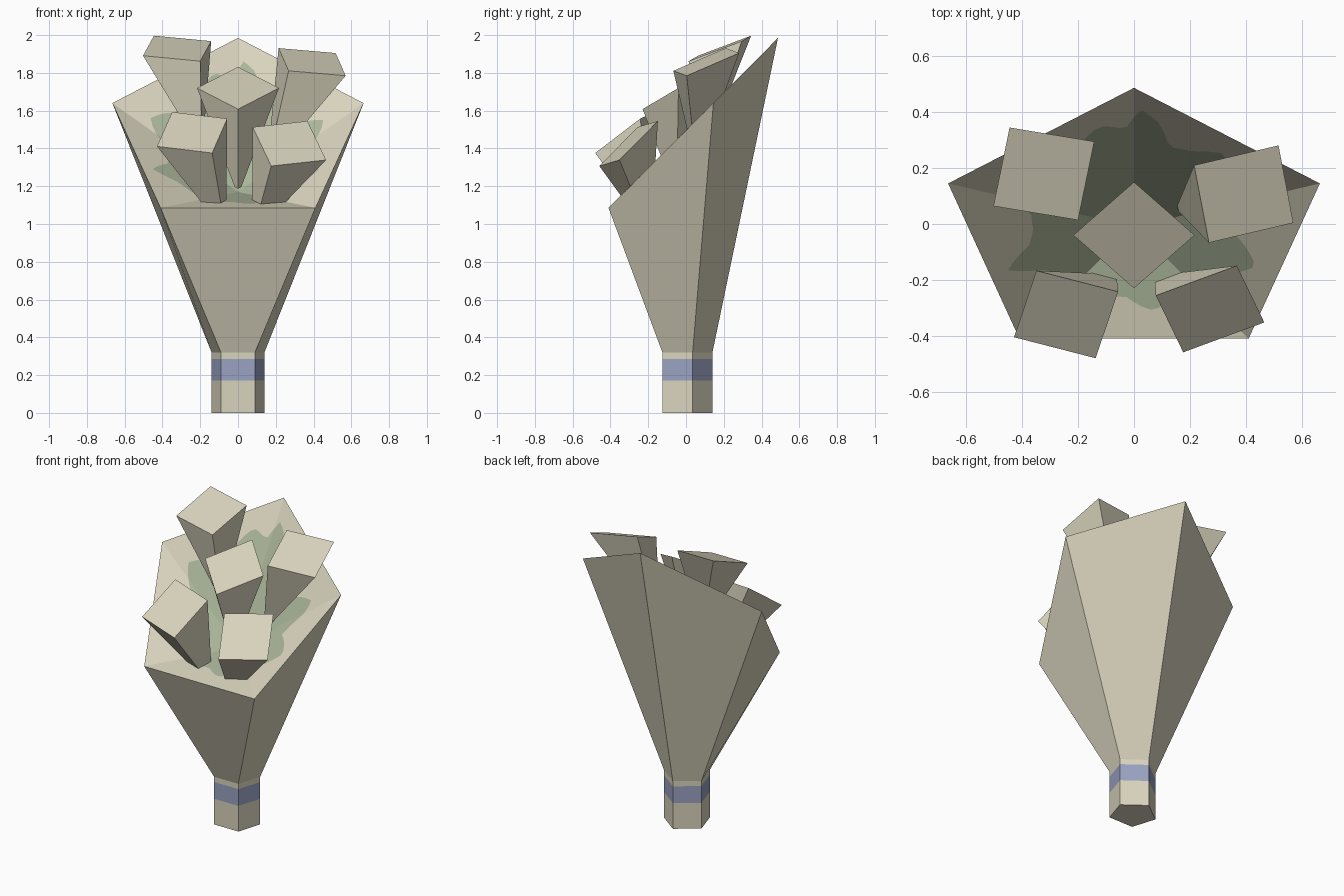
import bpy
import math
from mathutils import Vector

if "Cube" in bpy.data.objects:
    bpy.data.objects.remove(bpy.data.objects["Cube"], do_unlink=True)


def material(name, rgb):
    mat = bpy.data.materials.new(name)
    mat.use_nodes = True
    mat.diffuse_color = (*rgb, 1)
    mat.node_tree.nodes["Principled BSDF"].inputs["Base Color"].default_value = (*rgb, 1)
    return mat


CREAM = material("cream paper", (0.69, 0.655, 0.51))
GREEN = material("leaf green", (0.40, 0.46, 0.32))
BLUE = material("ribbon blue", (0.32, 0.36, 0.54))


def make(name, verts, faces, mats, slots=None):
    mesh = bpy.data.meshes.new(name)
    mesh.from_pydata([tuple(v) for v in verts], [], faces)
    for m in mats:
        mesh.materials.append(m)
    if slots:
        for poly, slot in zip(mesh.polygons, slots):
            poly.material_index = slot
    mesh.update()
    obj = bpy.data.objects.new(name, mesh)
    bpy.context.collection.objects.link(obj)
    return obj


def mirrored(front, side, back):
    """Five-sided ring, counter-clockwise from the front right corner."""
    def flip(p):
        return Vector((-p[0], p[1], p[2]))
    return [flip(front), Vector(front), Vector(side), Vector(back), flip(side)]


# Stem with a ribbon band, flaring into the slanted paper wrap
rim = mirrored((0.41, -0.41, 1.085), (0.665, 0.145, 1.64), (0, 0.487, 1.985))
rings = [mirrored((0.09, -0.125, z), (0.14, 0.035, z), (0, 0.14, z))
         for z in (0, 0.172, 0.285, 0.32)] + [rim]
verts = [v for ring in rings for v in ring]
faces, slots = [(4, 3, 2, 1, 0)], [0]
for r in range(len(rings) - 1):
    for i in range(5):
        j = (i + 1) % 5
        faces.append((r * 5 + i, r * 5 + j, r * 5 + 5 + j, r * 5 + 5 + i))
        slots.append(1 if r == 1 else 0)
make("paper_wrap", verts, faces, [CREAM, BLUE], slots)

# Outline of the leaf patch: direction in degrees and reach
LEAVES = [(0, .33), (8, .38), (17, .48), (26, .36), (38, .42), (52, .34),
          (66, .31), (76, .38), (87, .42), (95, .35), (109, .38), (130, .34),
          (150, .38), (163, .49), (173, .37), (182, .36), (190, .38), (199, .48),
          (206, .35), (227, .23), (245, .27), (263, .25), (284, .31), (301, .27),
          (325, .30), (342, .46), (352, .39), (360, .33)]


def reach(angle):
    for (a, ra), (b, rb) in zip(LEAVES, LEAVES[1:]):
        if a <= angle <= b:
            return ra + (rb - ra) * (angle - a) / (b - a)


# Hollow inside of the wrap, green in the middle and cream to the rim
dip = Vector((0, -0.01, 1.17))
steps = 20
count = 5 * steps
verts, faces, slots = [dip], [], []
for i in range(count):
    k, t = divmod(i, steps)
    edge = rim[k].lerp(rim[(k + 1) % 5], t / steps)
    ray = edge - dip
    angle = math.degrees(math.atan2(ray.y, ray.x)) % 360
    share = min(0.93, reach(angle) / math.hypot(ray.x, ray.y))
    verts += [dip + ray * share, edge]
for i in range(count):
    a, b = 1 + 2 * i, 1 + 2 * ((i + 1) % count)
    faces += [(0, a, b), (a, a + 1, b + 1, b)]
    slots += [1, 0]
make("wrap_inside", verts, faces, [CREAM, GREEN], slots)


def flower(name, back_left, back_right, front_right, tip):
    """Square blossom tapering towards its tip inside the wrap."""
    p, q, r, tip = map(Vector, (back_left, back_right, front_right, tip))
    top = [p, p + r - q, r, q]
    base = [tip.lerp(v, 0.08) for v in top]
    sides = [(4 + i, 4 + (i + 1) % 4, (i + 1) % 4, i) for i in range(4)]
    make(name, top + base, [(0, 1, 2, 3), (7, 6, 5, 4)] + sides, [CREAM])


flower("flower_back_right", (-.445, .345, 1.997), (-.142, .295, 1.968),
       (-.20, .014, 1.862), (-.19, .10, 1.38))
flower("flower_back_left", (.215, .21, 1.931), (.517, .281, 1.905),
       (.57, .004, 1.785), (.15, .055, 1.29))
flower("flower_centre", (-.217, -.04, 1.72), (0, .15, 1.832),
       (.217, -.04, 1.72), (0, -.05, 1.15))
flower("flower_front_right", (-.349, -.167, 1.593), (-.057, -.242, 1.558),
       (-.137, -.48, 1.376), (-.063, -.18, .95))
flower("flower_front_left", (.078, -.256, 1.513), (.368, -.149, 1.545),
       (.466, -.352, 1.339), (.073, -.185, .93))
